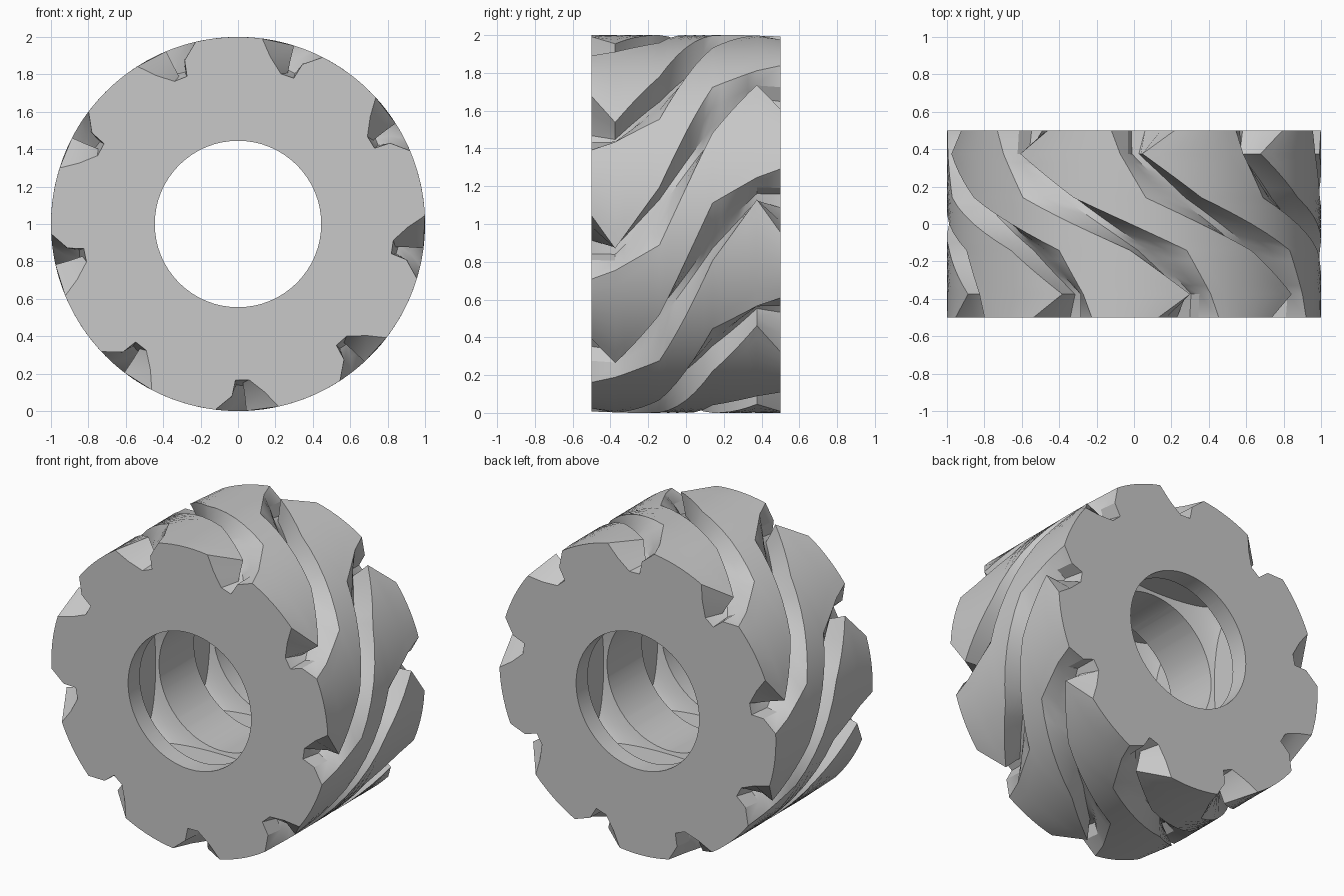
import bpy, bmesh, math

if "Cube" in bpy.data.objects:
    bpy.data.objects.remove(bpy.data.objects["Cube"], do_unlink=True)

TEETH, HALF, INNER, QUARTER = 9, 0.5, 0.375, 0.14
BORE = 0.445

# Flute outline as (angle from flute centre, radius) at stations from end to middle
END = [(-9.2, 1), (-4.2, .92), (-3.2, .835), (1.8, .835), (6.8, .91), (10.3, 1)]
NECK = [(-6.5, 1), (-4.3, .93), (-3, .86), (-.5, .85), (0, .92), (.3, 1)]
SLOPE = [(-16, 1), (-10, .945), (-5, .89), (-1, .86), (.5, .93), (1.6, 1)]
MIDDLE = [(-9, 1), (-5.5, .935), (-2, .875), (2, .875), (5.5, .935), (9, 1)]


def flip(outline):
    return [(-a, r) for a, r in reversed(outline)]


STATIONS = [(-HALF, END), (-INNER, NECK), (-QUARTER, SLOPE), (0, MIDDLE),
            (QUARTER, flip(SLOPE)), (INNER, flip(NECK)), (HALF, flip(END))]


def outline_at(y):
    for (y0, p), (y1, q) in zip(STATIONS, STATIONS[1:]):
        if y <= y1:
            t = (y - y0) / (y1 - y0)
            return [(a + (c - a) * t, r + (s - r) * t) for (a, r), (c, s) in zip(p, q)]


def section(y):
    """Closed ring of points: each flute followed by its round land."""
    centre = -60 + 74 * max(-INNER, min(INNER, y))
    flute = outline_at(y)
    step = 360 / TEETH
    start, end = flute[-1][0], flute[0][0] + step
    land = [(start + (end - start) * i / 7, 1) for i in range(1, 7)]
    ring = []
    for k in range(TEETH):
        for a, r in flute + land:
            t = math.radians(centre + k * step + a)
            ring.append((r * math.cos(t), y, 1 + r * math.sin(t)))
    return ring


# Fluted body lofted along its axis
bm = bmesh.new()
levels = [-HALF] + [-INNER + 2 * INNER * i / 16 for i in range(17)] + [HALF]
rings = [[bm.verts.new(p) for p in section(y)] for y in levels]
for lower, upper in zip(rings, rings[1:]):
    n = len(lower)
    for i in range(n):
        j = (i + 1) % n
        bm.faces.new((lower[i], lower[j], upper[j], upper[i]))
bm.faces.new(rings[0])
bm.faces.new(rings[-1])
bmesh.ops.recalc_face_normals(bm, faces=bm.faces)
mesh = bpy.data.meshes.new("fluted_cutter")
bm.to_mesh(mesh)
bm.free()
body = bpy.data.objects.new("fluted_cutter", mesh)
bpy.context.collection.objects.link(body)

steel = bpy.data.materials.new("plain grey")
steel.use_nodes = True
grey = (.58, .58, .58, 1)
steel.diffuse_color = grey
steel.node_tree.nodes["Principled BSDF"].inputs["Base Color"].default_value = grey
mesh.materials.append(steel)


def combine(target, tool, operation):
    tool.hide_render = True
    tool.data.materials.append(steel)
    bpy.context.view_layer.objects.active = target
    mod = target.modifiers.new("cut", 'BOOLEAN')
    mod.operation = operation
    mod.solver = 'EXACT'
    mod.object = tool
    bpy.ops.object.modifier_apply(modifier=mod.name)
    bpy.data.objects.remove(tool, do_unlink=True)


# Round bore through the middle
bpy.ops.mesh.primitive_cylinder_add(vertices=64, radius=BORE, depth=2, location=(0, 0, 1),
                                    rotation=(math.pi / 2, 0, 0))
combine(body, bpy.context.object, 'DIFFERENCE')

# Recesses inside the bore: flattened balls trimmed to four flat walls
for side in (-1, 1):
    centre = (0, side * .28, 1)
    bpy.ops.mesh.primitive_uv_sphere_add(segments=48, ring_count=24, radius=1, location=centre)
    pocket = bpy.context.object
    pocket.scale = (.6, .15, .6)
    bpy.ops.mesh.primitive_cube_add(size=1, location=centre)
    box = bpy.context.object
    box.scale = (.93, .4, .93)
    combine(pocket, box, 'INTERSECT')
    combine(body, pocket, 'DIFFERENCE')

# Smooth surfaces with crisp edges
bpy.ops.object.select_all(action='DESELECT')
body.select_set(True)
bpy.context.view_layer.objects.active = body
bpy.ops.object.shade_smooth_by_angle(angle=math.radians(28))
